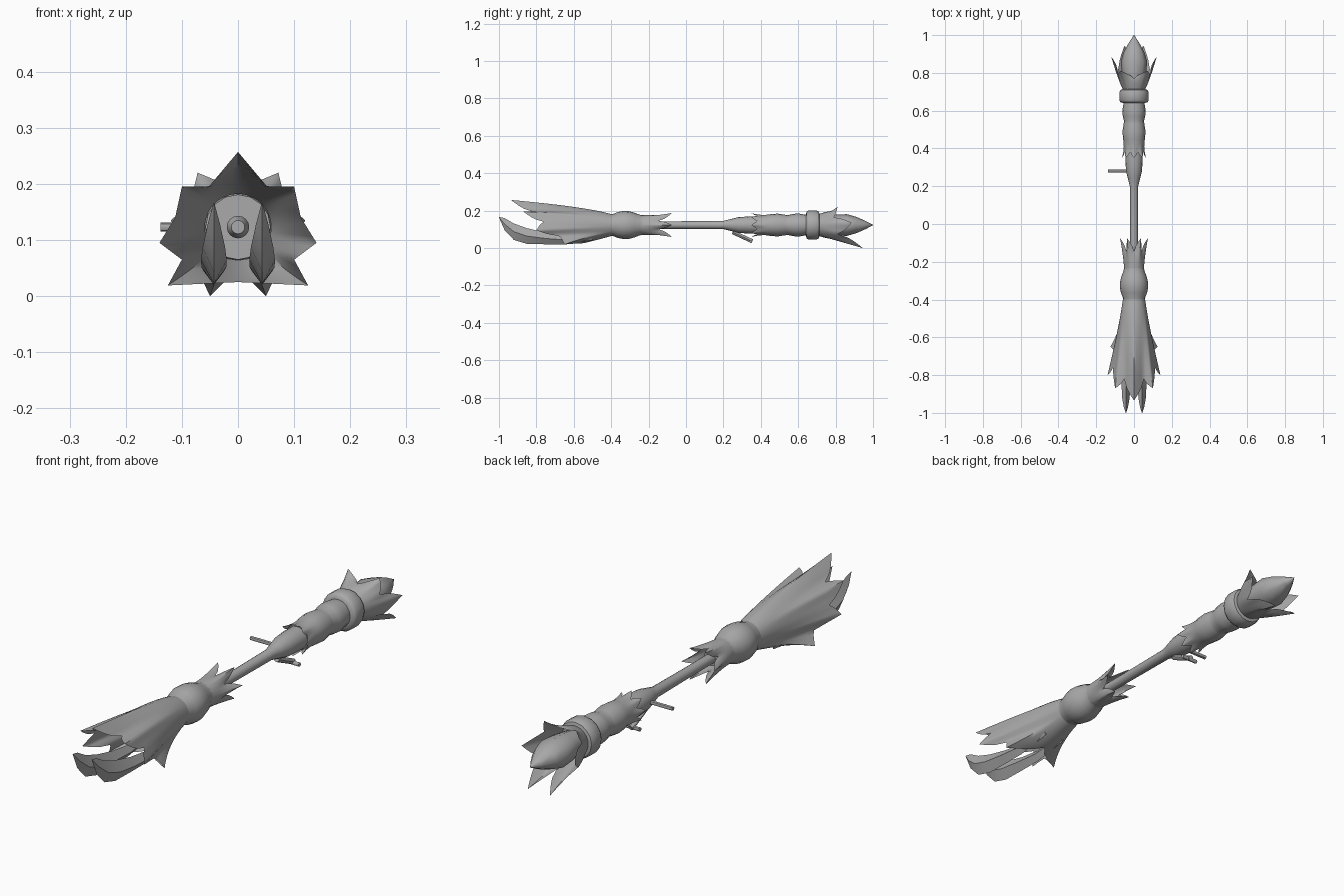
import bpy, bmesh, math
from mathutils import Vector

if "Cube" in bpy.data.objects:
    bpy.data.objects.remove(bpy.data.objects["Cube"])

ZC = 0.123  # height of the broom's long axis
grey = bpy.data.materials.new("warm_grey")
grey.diffuse_color = (0.4, 0.4, 0.4, 1)
grey.use_nodes = True
grey.node_tree.nodes["Principled BSDF"].inputs["Base Color"].default_value = grey.diffuse_color


def finish(name, bm, angle=45):
    bmesh.ops.remove_doubles(bm, verts=bm.verts, dist=0.0005)
    bmesh.ops.recalc_face_normals(bm, faces=bm.faces)
    me = bpy.data.meshes.new(name)
    bm.to_mesh(me)
    bm.free()
    me.materials.append(grey)
    ob = bpy.data.objects.new(name, me)
    bpy.context.collection.objects.link(ob)
    bpy.ops.object.select_all(action='DESELECT')
    ob.select_set(True)
    bpy.context.view_layer.objects.active = ob
    bpy.ops.object.shade_smooth_by_angle(angle=math.radians(angle))
    return ob


def bridge(bm, rings):
    for a, b in zip(rings, rings[1:]):
        for i in range(len(a)):
            j = (i + 1) % len(a)
            bm.faces.new((a[i], a[j], b[j], b[i]))


def loft(name, rings, n=16, x=0, caps=True, angle=45):
    """Loft ellipses given as (y, centre z, x radius, z radius)."""
    bm = bmesh.new()
    loops = [[bm.verts.new((x + rx * math.cos(math.tau * i / n), y,
                            z + rz * math.sin(math.tau * i / n)))
              for i in range(n)] for y, z, rx, rz in rings]
    bridge(bm, loops)
    if caps:
        bm.faces.new(loops[0])
        bm.faces.new(loops[-1])
    return finish(name, bm, angle)


def turned(name, profile, n=16):
    return loft(name, [(y, ZC, r, r) for y, r in profile], n)


def skirt(name, rim, y0, r0, y1, rx, rz, first_tip=True, sub=4, steps=6):
    """Leafy shell curving from a circle, through an ellipse, to a jagged rim."""
    bm = bmesh.new()
    edge = []
    for i, p in enumerate(rim):
        q = Vector(rim[(i + 1) % len(rim)])
        p = Vector(p)
        from_tip = (i % 2 == 0) == first_tip
        for k in range(sub):
            t = k / sub
            e = p.lerp(q, t)
            # rounded leaf sides: reach out quickly from each valley
            s = 1 - (1 - t) ** 0.65 if from_tip else t ** 0.65
            e.y = p.y + (q.y - p.y) * s
            edge.append(e)
    loops = [[] for _ in range(steps + 1)]
    for e in edge:
        a = math.atan2(e.z - ZC, e.x)
        c, s = math.cos(a), math.sin(a)
        p0 = Vector((r0 * c, y0, ZC + r0 * s))
        p1 = Vector((rx * c, y1, ZC + rz * s))
        for k in range(steps + 1):
            t = k / steps
            loops[k].append(bm.verts.new(p0 * (1 - t) ** 2 + p1 * 2 * t * (1 - t) + e * t * t))
    bridge(bm, loops)
    return finish(name, bm, 60)


def mirrored(half):
    return half + [(-x, y, z) for x, y, z in half[-2:0:-1]]


def crown_rim(count, y_tip, r_tip, y_valley, r_valley):
    rim = []
    for i in range(count * 2):
        a = math.pi * i / count
        y, r = (y_tip, r_tip) if i % 2 == 0 else (y_valley, r_valley)
        rim.append((r * math.cos(a), y, ZC + r * math.sin(a)))
    return rim


def stick(name, a, b, r, n=8):
    a, b = Vector(a), Vector(b)
    bm = bmesh.new()
    bmesh.ops.create_cone(bm, cap_ends=True, segments=n, radius1=r, radius2=r,
                          depth=(b - a).length)
    rot = (b - a).to_track_quat('Z', 'Y')
    for v in bm.verts:
        v.co = rot @ v.co + (a + b) / 2
    return finish(name, bm)


# Shaft, running inside the brush and widening into the grip
turned("shaft", [(-0.62, 0.012), (-0.6, 0.02), (-0.05, 0.02), (0.2, 0.022), (0.24, 0.032),
                 (0.28, 0.042), (0.34, 0.046), (0.42, 0.045)])

# Grip with soft bulges, its leafy cuff and the collar
turned("grip", [(0.38, 0.05), (0.42, 0.052), (0.45, 0.058), (0.49, 0.061), (0.53, 0.055),
                (0.545, 0.053), (0.57, 0.059), (0.6, 0.062), (0.63, 0.057), (0.66, 0.055)])
skirt("grip_cuff", crown_rim(8, 0.35, 0.064, 0.385, 0.052), 0.44, 0.056, 0.4, 0.05, 0.05)
turned("collar", [(0.64, 0.055), (0.645, 0.072), (0.655, 0.078), (0.695, 0.078),
                  (0.71, 0.072), (0.715, 0.055)])

# Flower finial: petals around a pointed bud
petals = mirrored([(0, 0.77, 0.19), (0.072, 0.81, 0.22), (0.085, 0.79, 0.165),
                   (0.12, 0.885, 0.135), (0.085, 0.81, 0.075), (0.05, 0.945, 0.0),
                   (0, 0.83, 0.05)])
skirt("petals", petals, 0.71, 0.058, 0.77, 0.088, 0.08, first_tip=False)
loft("bud", [(0.71, ZC, 0.045, 0.045), (0.78, ZC, 0.062, 0.055), (0.86, ZC, 0.07, 0.058),
             (0.91, ZC, 0.055, 0.044), (0.96, ZC, 0.027, 0.022), (1.0, ZC, 0.001, 0.001)], 8, angle=60)

# Side peg and the hanging foot rest
stick("side_peg", (-0.138, 0.28, 0.123), (-0.03, 0.28, 0.123), 0.008)
stick("foot_rest_stem", (0, 0.25, 0.085), (0, 0.355, 0.036), 0.011)
stick("foot_rest_bar", (-0.036, 0.345, 0.036), (0.036, 0.345, 0.036), 0.008)

# Binding knot and the leafy crown around the shaft
turned("binding_knot", [(-0.42, 0.058), (-0.39, 0.059), (-0.365, 0.069), (-0.335, 0.075),
                        (-0.305, 0.074), (-0.275, 0.066), (-0.25, 0.056), (-0.235, 0.053),
                        (-0.2, 0.05), (-0.16, 0.03)])
skirt("binding_crown", crown_rim(6, -0.075, 0.074, -0.145, 0.046), -0.24, 0.052, -0.17, 0.056, 0.056)

# Brush: hollow swept tail with pointed tufts
tufts = mirrored([(0, -0.935, 0.257), (0.052, -0.82, 0.195), (0.1, -0.87, 0.195),
                  (0.112, -0.76, 0.14), (0.14, -0.8, 0.095), (0.1, -0.68, 0.065),
                  (0.125, -0.65, 0.019), (0, -0.56, 0.025)])
skirt("brush", tufts, -0.4, 0.059, -0.54, 0.08, 0.098, steps=8)

# Two long upturned blades under the brush
for side, x in (("left", -0.043), ("right", 0.043)):
    loft("lower_blade_" + side,
         [(-1.0, 0.165, 0.001, 0.001), (-0.97, 0.128, 0.011, 0.032), (-0.92, 0.087, 0.02, 0.044),
          (-0.85, 0.064, 0.023, 0.042), (-0.75, 0.051, 0.022, 0.031), (-0.65, 0.044, 0.018, 0.024),
          (-0.5, 0.06, 0.01, 0.018)], 4, x, angle=30)
